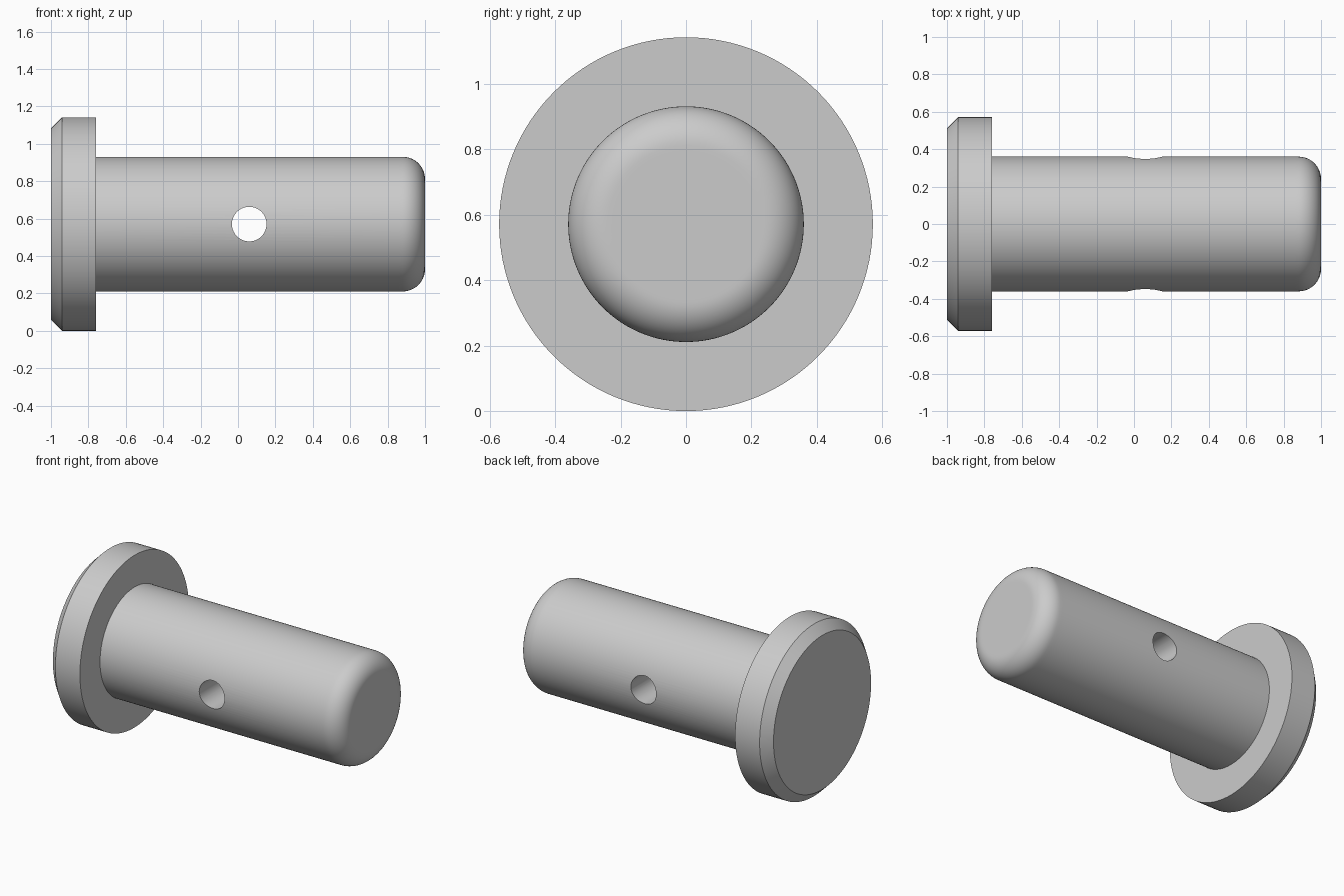
import bpy, bmesh, math
from mathutils import Matrix, Vector

cube = bpy.data.objects.get("Cube")
if cube:
    bpy.data.objects.remove(cube, do_unlink=True)

HEAD_R, SHANK_R = 0.571, 0.36
CHAMFER, FILLET = 0.06, 0.12
HEAD_END = -0.76
HOLE_X, HOLE_R = 0.06, 0.0925
SIDES, ARC_STEPS = 128, 14

steel = bpy.data.materials.new("steel_grey")
steel.use_nodes = True
colour = (0.6, 0.6, 0.6, 1)
steel.diffuse_color = colour
steel.node_tree.nodes["Principled BSDF"].inputs["Base Color"].default_value = colour


def add_object(name, bm):
    bmesh.ops.recalc_face_normals(bm, faces=bm.faces)
    mesh = bpy.data.meshes.new(name)
    bm.to_mesh(mesh)
    bm.free()
    mesh.materials.append(steel)
    obj = bpy.data.objects.new(name, mesh)
    bpy.context.collection.objects.link(obj)
    return obj


def lathe_x(name, profile):
    """Revolve (x, radius) points around the pin axis and cap both ends."""
    bm = bmesh.new()
    rings = []
    for x, r in profile:
        angles = [2 * math.pi * i / SIDES for i in range(SIDES)]
        rings.append([bm.verts.new((x, r * math.cos(a), HEAD_R + r * math.sin(a)))
                      for a in angles])
    for a, b in zip(rings, rings[1:]):
        for i in range(SIDES):
            j = (i + 1) % SIDES
            bm.faces.new((a[i], a[j], b[j], b[i]))
    bm.faces.new(rings[0])
    bm.faces.new(rings[-1])
    return add_object(name, bm)


# Chamfered head, straight shank, rounded tip
profile = [(-1, HEAD_R - CHAMFER), (-1 + CHAMFER, HEAD_R),
           (HEAD_END, HEAD_R), (HEAD_END, SHANK_R), (0.86, SHANK_R)]
for i in range(ARC_STEPS + 1):
    a = math.pi / 2 * i / ARC_STEPS
    profile.append((1 - FILLET + FILLET * math.sin(a),
                    SHANK_R - FILLET + FILLET * math.cos(a)))
profile.append((1, SHANK_R - FILLET - 0.015))
pin = lathe_x("headed_pin", profile)

# Cross hole drilled from front to back
bm = bmesh.new()
place = Matrix.Translation(Vector((HOLE_X, 0, HEAD_R))) @ Matrix.Rotation(math.pi / 2, 4, "X")
bmesh.ops.create_cone(bm, cap_ends=True, segments=64, radius1=HOLE_R,
                      radius2=HOLE_R, depth=1, matrix=place)
drill = add_object("cross_hole_cutter", bm)
drill.hide_render = True

cut = pin.modifiers.new("cross_hole", "BOOLEAN")
cut.operation = "DIFFERENCE"
cut.solver = "EXACT"
cut.object = drill

bpy.ops.object.select_all(action="DESELECT")
pin.select_set(True)
bpy.context.view_layer.objects.active = pin
bpy.ops.object.modifier_apply(modifier=cut.name)
bpy.data.objects.remove(drill, do_unlink=True)
bpy.ops.object.shade_smooth_by_angle(angle=math.radians(30))
